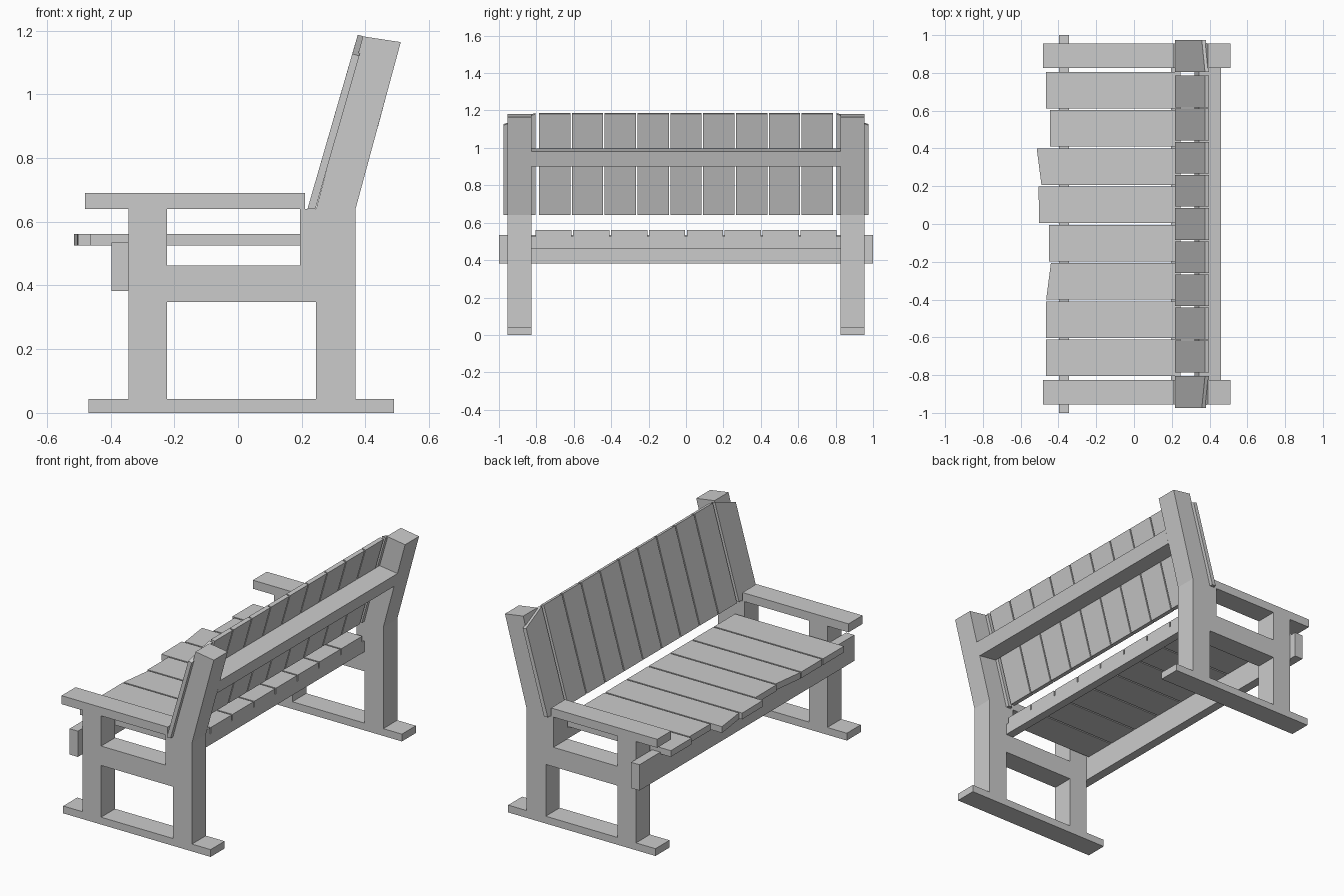
import bpy, bmesh

if "Cube" in bpy.data.objects:
    bpy.data.objects.remove(bpy.data.objects["Cube"])


def prism(name, pts, lo, hi, axis):
    """Extrude a 2D outline: axis 'y' takes (x, z) points, axis 'z' takes (x, y) points."""
    bm = bmesh.new()
    place = (lambda p, t: (p[0], t, p[1])) if axis == 'y' else (lambda p, t: (p[0], p[1], t))
    a = [bm.verts.new(place(p, lo)) for p in pts]
    b = [bm.verts.new(place(p, hi)) for p in pts]
    bm.faces.new(a)
    bm.faces.new(b[::-1])
    n = len(pts)
    for i in range(n):
        bm.faces.new((a[i], b[i], b[(i + 1) % n], a[(i + 1) % n]))
    bmesh.ops.recalc_face_normals(bm, faces=bm.faces)
    me = bpy.data.meshes.new(name)
    bm.to_mesh(me)
    bm.free()
    ob = bpy.data.objects.new(name, me)
    bpy.context.collection.objects.link(ob)
    return ob


def box(name, x0, x1, y0, y1, z0, z1):
    return prism(name, [(x0, z0), (x1, z0), (x1, z1), (x0, z1)], y0, y1, 'y')


# Back slat cross-section, leaning backwards
slat = [(0.218, 0.64), (0.243, 0.64), (0.398, 1.181), (0.376, 1.187)]
post = [(0.245, 0.043), (0.369, 0.043), (0.369, 0.64), (0.511, 1.164),
        (0.392, 1.182), (0.245, 0.64)]

# Two end frames
for side, s in (("left", -1), ("right", 1)):
    y0, y1 = sorted((s * 0.825, s * 0.955))
    box(side + "_foot_runner", -0.47, 0.49, y0, y1, 0, 0.043)
    box(side + "_front_leg", -0.343, -0.223, y0, y1, 0.043, 0.64)
    prism(side + "_rear_post", post, y0, y1, 'y')
    box(side + "_cross_rail", -0.223, 0.245, y0, y1, 0.348, 0.462)
    box(side + "_arm_block", 0.195, 0.245, y0, y1, 0.462, 0.64)
    box(side + "_armrest", -0.481, 0.21, y0, y1, 0.64, 0.69)
    # End back slat with its outer top corner sawn off
    y0, y1 = sorted((s * 0.805, s * 0.975))
    end = prism(side + "_end_back_slat", slat, y0, y1, 'y')
    for v in end.data.vertices:
        if v.co.z > 1 and abs(v.co.y) > 0.9:
            v.co.z -= 0.06
            v.co.x -= 0.06 * 0.287

# Long rails
box("front_beam", -0.397, -0.343, -1, 1, 0.383, 0.535)
box("rear_seat_rail", 0.195, 0.245, -0.825, 0.825, 0.462, 0.527)
prism("back_rail", [(0.321, 0.916), (0.44, 0.90), (0.4615, 0.981), (0.3435, 0.997)],
      -0.825, 0.825, 'y')

# Seat slats with uneven front ends: (x at lower y, x at upper y)
fronts = [(-0.465, -0.465), (-0.465, -0.465), (-0.465, -0.44), (-0.45, -0.45),
          (-0.503, -0.505), (-0.49, -0.515), (-0.445, -0.445), (-0.465, -0.465)]
for i, (xa, xb) in enumerate(fronts):
    c = (i - 3.5) * 0.2025
    ya, yb = c - 0.097, c + 0.097
    prism(f"seat_slat_{i + 1}", [(xa, ya), (0.245, ya), (0.245, yb), (xb, yb)],
          0.525, 0.562, 'z')

# Inner back slats
for i in range(9):
    c = (i - 4) * 0.1755
    prism(f"back_slat_{i + 1}", slat, c - 0.084, c + 0.084, 'y')
